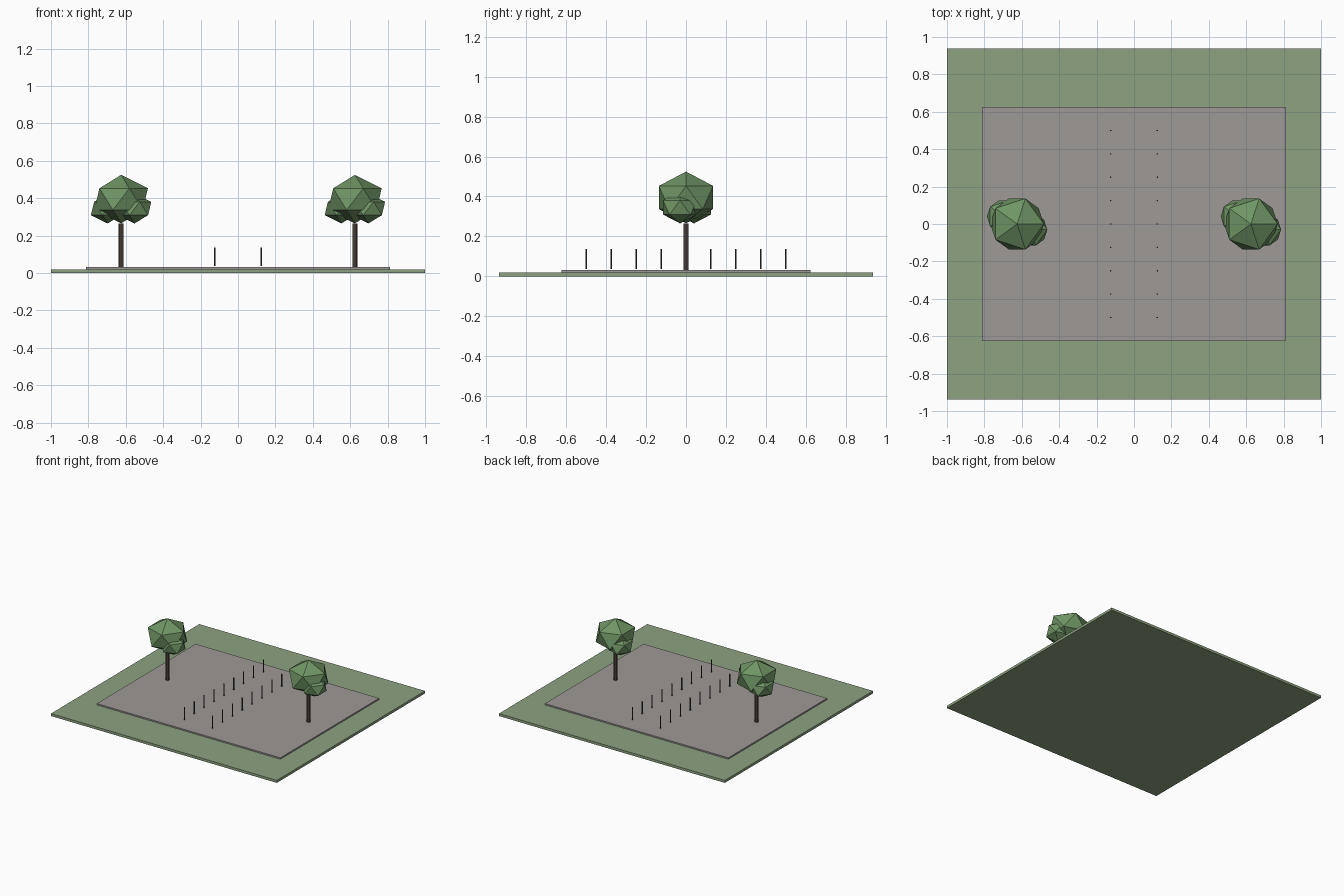
import bpy

if "Cube" in bpy.data.objects:
    bpy.data.objects.remove(bpy.data.objects["Cube"])

def material(name, rgb):
    m = bpy.data.materials.new(name)
    m.diffuse_color = (*rgb, 1)
    m.use_nodes = True
    m.node_tree.nodes["Principled BSDF"].inputs["Base Color"].default_value = m.diffuse_color
    return m

GRASS = material("grass", (0.27, 0.36, 0.22))
PAVING = material("paving", (0.34, 0.32, 0.31))
BARK = material("bark", (0.10, 0.075, 0.06))
LEAF = material("leaf", (0.16, 0.30, 0.13))
METAL = material("metal", (0.06, 0.06, 0.06))

def finish(name, mat):
    o = bpy.context.object
    o.name = name
    o.data.materials.append(mat)
    return o

def box(name, sx, sy, z0, z1, mat):
    bpy.ops.mesh.primitive_cube_add(size=1, location=(0, 0, (z0 + z1) / 2))
    o = finish(name, mat)
    o.scale = (sx, sy, z1 - z0)

def pole(name, x, y, z0, z1, r, sides, mat):
    bpy.ops.mesh.primitive_cylinder_add(vertices=sides, radius=r, depth=z1 - z0,
                                        location=(x, y, (z0 + z1) / 2))
    finish(name, mat)

def clump(name, loc, r, squash):
    bpy.ops.mesh.primitive_ico_sphere_add(subdivisions=1, radius=r, location=loc)
    finish(name, LEAF).scale.z = squash

# Lawn and paved square
box("lawn", 2, 1.875, 0, 0.02, GRASS)
box("paving", 1.625, 1.25, 0.01, 0.031, PAVING)

# Two rows of posts
for x in (-0.125, 0.125):
    for i in range(9):
        pole("post", x, -0.5 + i * 0.125, 0.037, 0.137, 0.004, 8, METAL)

# Trees
for x in (-0.625, 0.625):
    pole("trunk", x, 0, 0.031, 0.264, 0.0135, 8, BARK)
    clump("main_foliage", (x, 0, 0.395), 0.16, 0.81)
    clump("right_foliage", (x + 0.072, -0.03, 0.345), 0.1, 0.8)
    clump("left_foliage", (x - 0.072, 0.04, 0.345), 0.1, 0.8)
